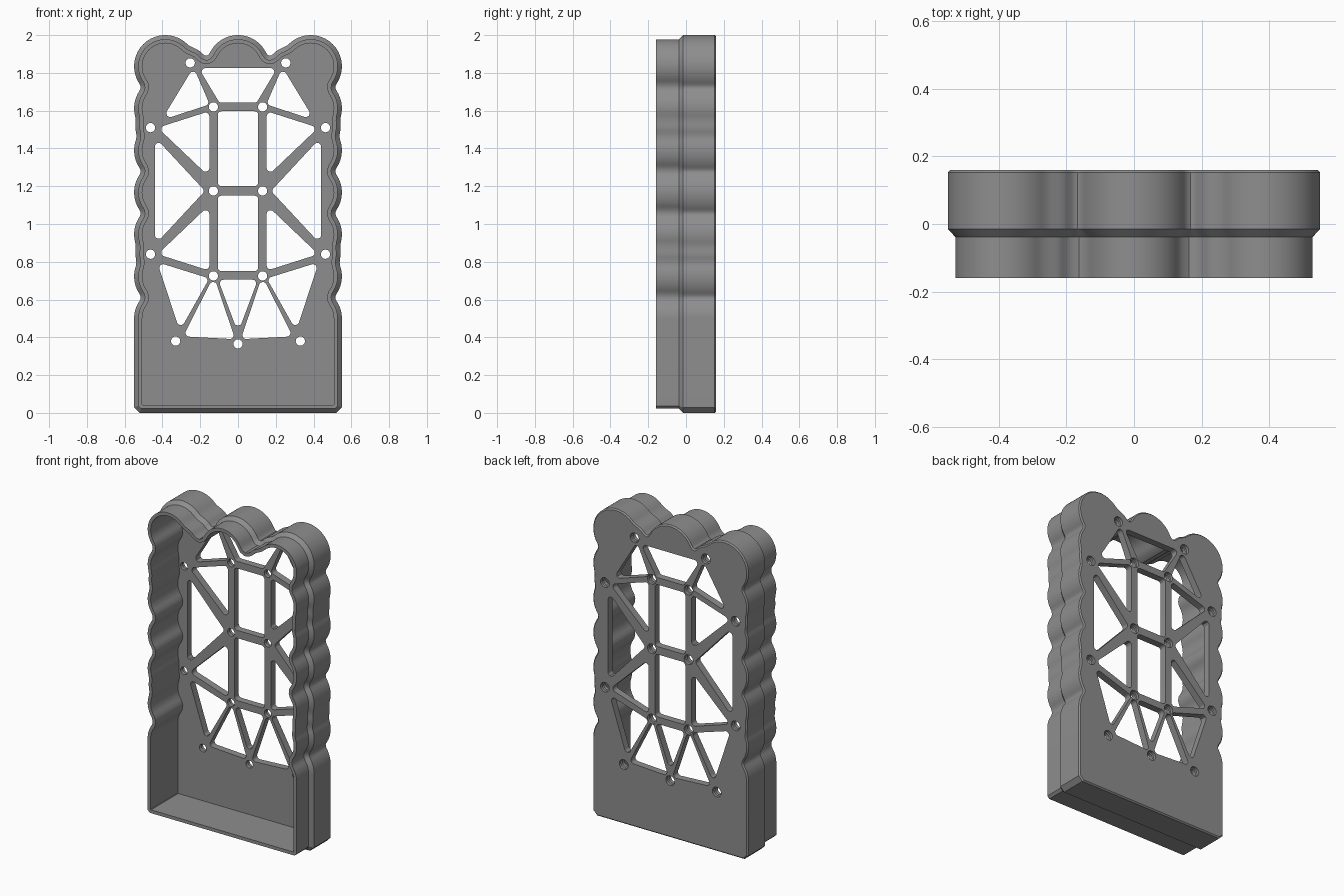
import bpy, bmesh, math
from mathutils import Vector

if "Cube" in bpy.data.objects:
    bpy.data.objects.remove(bpy.data.objects["Cube"])

R, CX, CZ = 0.165, 0.385, 1.835          # scallop radius and corner scallop centre
BACK, PLATE, FRONT = 0.16, 0.115, -0.16  # depth positions
HOLES = [(0.253, 1.853), (0.13, 1.62), (0.463, 1.51), (0.13, 1.175),
         (0.463, 0.84), (0.13, 0.725), (0.33, 0.38)]

# Scalloped outline as a smooth union of circles
CIRCLES = [(0, CZ, R)] + [(CX, CZ - i * 0.2225, R) for i in range(7)]
CIRCLES += [(x, z, 0.08) for x, z in (HOLES[0], HOLES[2], HOLES[4])]


def smin(a, b, k=0.025):
    h = max(k - abs(a - b), 0) / k
    return min(a, b) - h * h * k / 4


def field(x, z):
    d = max(x - 0.485, z - 1.885)
    for cx, cz, r in CIRCLES:
        d = smin(d, math.hypot(x - cx, z - cz) - r)
    return d


def edge(start, direction):
    lo, hi = 0.0, 0.3
    for _ in range(30):
        mid = (lo + hi) / 2
        p = start + direction * mid
        if field(p.x, p.y) < 0:
            lo = mid
        else:
            hi = mid
    return start + direction * lo


def outline():
    half = [edge(Vector((CX * i / 44, 1.84)), Vector((0, 1))) for i in range(44)]
    for i in range(25):                                   # top corner fan
        a = math.pi / 2 * (1 - i / 24)
        half.append(Vector((CX + R * math.cos(a), CZ + R * math.sin(a))))
    for i in range(1, 131):                               # scalloped side
        z = CZ - (CZ - 0.5) * i / 130
        p = edge(Vector((0.42, z)), Vector((1, 0)))
        half.append(Vector((min(p.x, 0.55), z)))
    half += [Vector((0.55, 0.028)), Vector((0.522, 0))]   # straight foot, cut corner
    return half + [Vector((-p.x, p.y)) for p in reversed(half[1:])]


def inset(pts, d):
    out, n = [], len(pts)
    for i, p in enumerate(pts):
        a = (p - pts[i - 1]).normalized()
        b = (pts[(i + 1) % n] - p).normalized()
        na, nb = Vector((a.y, -a.x)), Vector((b.y, -b.x))  # inward normals (clockwise)
        m = (na + nb) / max(1 + na.dot(nb), 0.3)
        out.append(p + m * d)
    return out


def loft(bm, sections):
    """Closed solid through (points, y) rings of equal count."""
    rings = [[bm.verts.new((p[0], y, p[1])) for p in pts] for pts, y in sections]
    n = len(rings[0])
    for r0, r1 in zip(rings, rings[1:]):
        for i in range(n):
            j = (i + 1) % n
            bm.faces.new((r0[i], r0[j], r1[j], r1[i]))
    bm.faces.new(rings[0][::-1])
    bm.faces.new(rings[-1])


def make_object(name, bm):
    bmesh.ops.recalc_face_normals(bm, faces=bm.faces[:])
    mesh = bpy.data.meshes.new(name)
    bm.to_mesh(mesh)
    bm.free()
    ob = bpy.data.objects.new(name, mesh)
    bpy.context.collection.objects.link(ob)
    return ob


def rounded(poly, r=0.02, steps=6):
    pts, n = [], len(poly)
    for i in range(n):
        p = Vector(poly[i])
        u = (Vector(poly[i - 1]) - p).normalized()
        v = (Vector(poly[(i + 1) % n]) - p).normalized()
        half = u.angle(v) / 2
        c = p + (u + v).normalized() * (r / math.sin(half))
        t = r / math.tan(half)
        a, b = p + u * t - c, p + v * t - c
        for k in range(steps + 1):
            f = k / steps
            pts.append(c + (a * (1 - f) + b * f).normalized() * r)
    return pts


def circle(x, z, r, n=24):
    return [(x + r * math.cos(2 * math.pi * i / n), z + r * math.sin(2 * math.pi * i / n))
            for i in range(n)]


# Tray: back panel with a stepped wall
base = outline()
rim, inner = inset(base, 0.022), inset(base, 0.043)
bm = bmesh.new()
loft(bm, [(inset(base, 0.008), BACK), (base, BACK - 0.008), (base, -0.015), (rim, -0.038),
          (rim, FRONT), (inner, FRONT), (inner, PLATE)])
tray = make_object("scalloped_tray", bm)

# Openings between the struts
centre = [
    [(-0.107, 1.20), (0.107, 1.20), (0.107, 1.597), (-0.107, 1.597)],
    [(-0.107, 0.75), (0.107, 0.75), (0.107, 1.15), (-0.107, 1.15)],
    [(-0.208, 1.825), (0.208, 1.825), (0.098, 1.642), (-0.098, 1.642)],
    [(-0.105, 0.705), (0.105, 0.705), (0, 0.425)],
]
side = [
    [(0.235, 1.83), (0.405, 1.55), (0.15, 1.633)],
    [(0.425, 1.51), (0.152, 1.597), (0.152, 1.25)],
    [(0.44, 1.46), (0.44, 0.89), (0.175, 1.175)],
    [(0.425, 0.84), (0.152, 0.753), (0.152, 1.10)],
    [(0.428, 0.798), (0.152, 0.712), (0.308, 0.435)],
    [(0.128, 0.725), (0.29, 0.405), (0.015, 0.39)],
]
bm = bmesh.new()
for poly in centre + side + [[(-x, z) for x, z in p] for p in side]:
    pts = rounded(poly)
    loft(bm, [(pts, 0.06), (pts, 0.2)])

# Screw holes, slightly wider at the back
for x, z in HOLES + [(-x, z) for x, z in HOLES] + [(0, 0.365)]:
    small, wide = circle(x, z, 0.0245), circle(x, z, 0.031)
    loft(bm, [(small, 0.06), (small, 0.138), (wide, 0.142), (wide, 0.2)])
cutter = make_object("opening_cutter", bm)
cutter.hide_render = True

mod = tray.modifiers.new("openings", 'BOOLEAN')
mod.operation, mod.solver, mod.object = 'DIFFERENCE', 'EXACT', cutter
bpy.context.view_layer.objects.active = tray
tray.select_set(True)
cutter.select_set(False)
bpy.ops.object.modifier_apply(modifier=mod.name)
bpy.data.objects.remove(cutter)

# Plain grey finish
grey = bpy.data.materials.new("mid_grey")
grey.diffuse_color = (0.27, 0.27, 0.27, 1)
grey.use_nodes = True
grey.node_tree.nodes["Principled BSDF"].inputs["Base Color"].default_value = grey.diffuse_color
tray.data.materials.clear()
tray.data.materials.append(grey)
bpy.ops.object.shade_smooth_by_angle(angle=math.radians(30))
